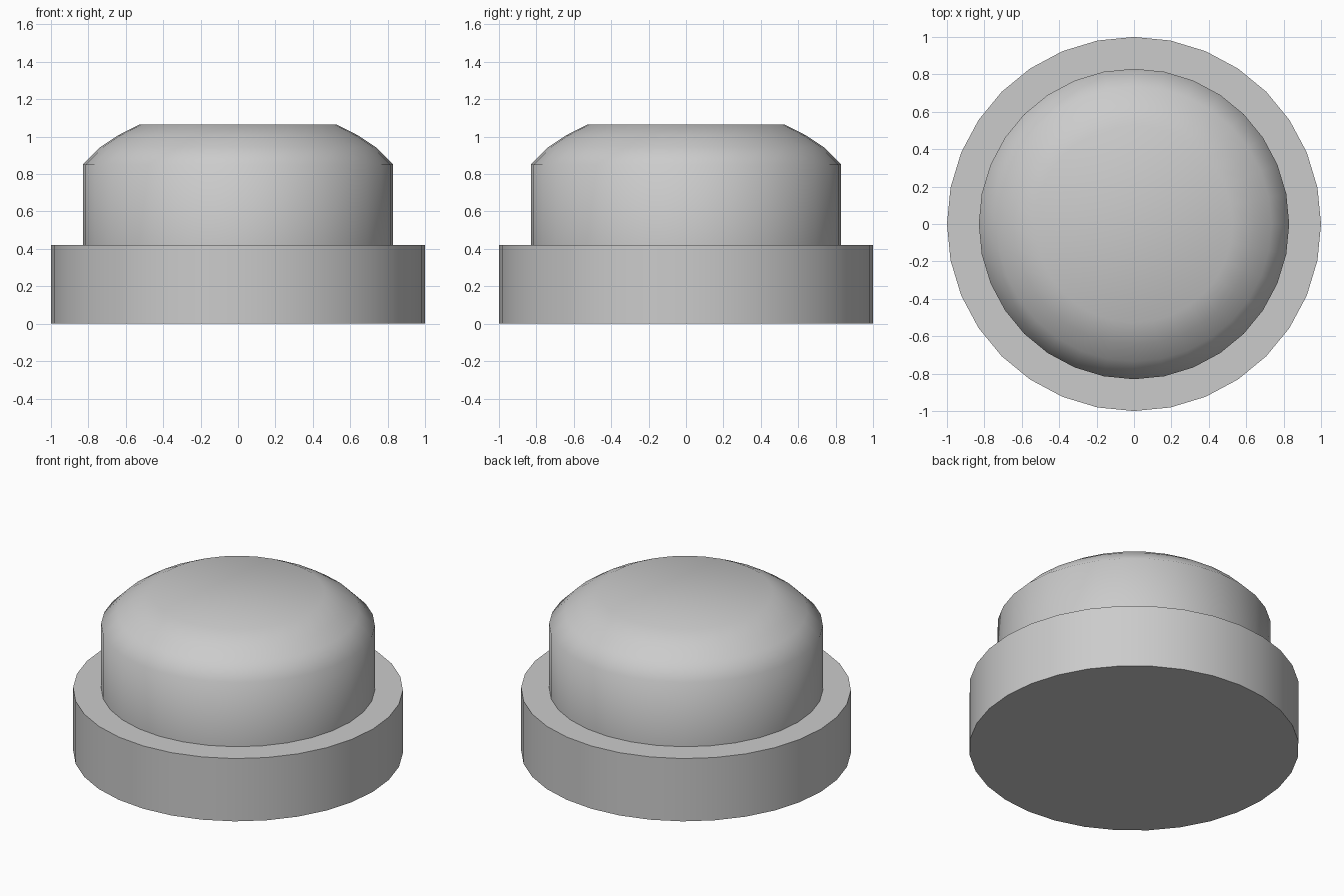
import bpy, bmesh, math

if "Cube" in bpy.data.objects:
    bpy.data.objects.remove(bpy.data.objects["Cube"])

SIDES = 32


def lathe(name, profile):
    """Revolve (radius, z) points around z and cap both ends."""
    bm = bmesh.new()
    rings = []
    for r, z in profile:
        rings.append([bm.verts.new((r * math.cos(2 * math.pi * i / SIDES),
                                    r * math.sin(2 * math.pi * i / SIDES), z))
                      for i in range(SIDES)])
    for low, high in zip(rings, rings[1:]):
        for i in range(SIDES):
            j = (i + 1) % SIDES
            bm.faces.new((low[i], low[j], high[j], high[i]))
    bm.faces.new(rings[0][::-1])
    bm.faces.new(rings[-1])
    mesh = bpy.data.meshes.new(name)
    bm.to_mesh(mesh)
    bm.free()
    obj = bpy.data.objects.new(name, mesh)
    bpy.context.collection.objects.link(obj)
    bpy.context.view_layer.objects.active = obj
    obj.select_set(True)
    # keep only the right-angled steps sharp, the crown stays soft
    bpy.ops.object.shade_smooth_by_angle(angle=math.radians(60))
    obj.select_set(False)
    return obj


# wide round base stepping into a narrower cap with a rounded shoulder and flat top
lathe("stepped_round_cap", [
    (1.0, 0.0), (1.0, 0.42),          # base wall
    (0.83, 0.42), (0.83, 0.85),       # ledge and cap wall
    (0.735, 0.945), (0.645, 1.005),   # rounded shoulder
    (0.527, 1.065),                   # rim of flat top
])
